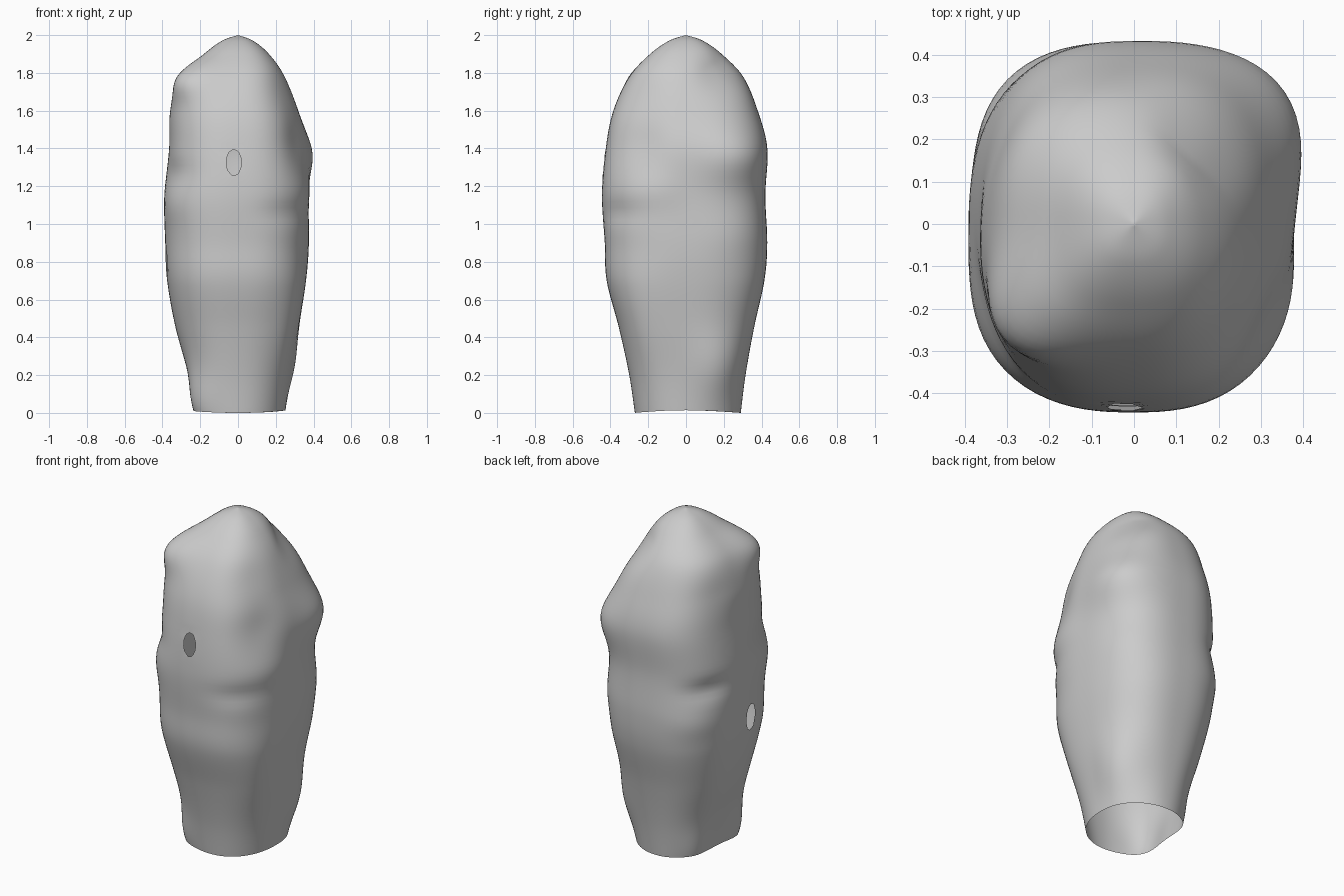
import bpy
import bmesh
from math import cos, sin, exp, pi, radians, atan2, hypot

cube = bpy.data.objects.get("Cube")
if cube:
    bpy.data.objects.remove(cube)

SEGMENTS, STEPS = 96, 8

# Each row: height, then reach to right (-x), left (+x), front, back
PROFILE = [
    (0.0, .22, .25, .27, .29),
    (.2, .26, .275, .30, .315),
    (.45, .33, .32, .355, .36),
    (.7, .375, .36, .42, .415),
    (.9, .385, .375, .43, .43),
    (1.15, .39, .372, .445, .42),
    (1.4, .365, .375, .425, .43),
    (1.6, .36, .32, .385, .38),
    (1.78, .305, .25, .30, .305),
    (1.9, .18, .165, .19, .19),
    (1.97, .085, .08, .09, .09),
    (2.0, 0, 0, 0, 0),
]

# Soft lumps and creases: direction in degrees, height, angle spread, height spread, amount
LUMPS = [
    (38, 1.36, 24, .14, .045),    # back shoulder
    (221, 1.77, 22, .11, .062),   # front shoulder
    (42, 1.8, 28, .13, -.042),    # hollow above back shoulder
    (64, 1.83, 20, .09, -.022),
    (315, 1.68, 24, .14, -.02),   # slope beside the peak
    (322, 1.42, 22, .15, -.04),
    (330, 1.17, 24, .09, .014),
    (147, 1.6, 24, .14, -.02),
    (135, .88, 22, .09, .012),    # fold on the back
    (142, 1.08, 18, .06, -.024),
    (305, 1.06, 20, .06, -.012),  # crease on the front
    (322, .86, 22, .12, -.005),
    (215, 1.27, 22, .07, -.018),
    (218, 1.1, 20, .09, .01),
    (40, .95, 22, .12, .008),
    (318, .5, 18, .25, .012),
    (33, .25, 26, .18, .035),     # flare near the hem
    (220, .04, 24, .2, .05),
    (135, .02, 18, .15, .015),
]


def spline(a, b, c, d, t):
    return .5 * (2*b + (c-a)*t + (2*a - 5*b + 4*c - d)*t*t + (3*b - a - 3*c + d)*t**3)


def section_rows():
    last = len(PROFILE) - 1
    for i in range(last):
        keys = [PROFILE[max(0, min(last, i + k))] for k in (-1, 0, 1, 2)]
        for s in range(STEPS):
            yield [spline(*vals, s / STEPS) for vals in zip(*keys)]


def surface_point(row, angle):
    z, right, left, front, back = row
    c, s = cos(angle), sin(angle)
    rx = left if c > 0 else right
    ry = back if s > 0 else front
    n = 2.15 + .45 * min(1, z / .7)
    r = (abs(c / rx)**n + abs(s / ry)**n) ** (-1 / n)
    fade = min(1, r / .25)
    for direction, height, spread, tall, amount in LUMPS:
        turn = atan2(sin(angle - radians(direction)), cos(angle - radians(direction)))
        r += fade * amount * exp(-(turn / radians(spread))**2 - ((z - height) / tall)**2)
    # wavy hem at the open bottom
    z += .007 * (1 + cos(2 * angle)) * max(0, 1 - z / .2)
    return r * c, r * s, z


# Sleeve shell: stacked rings closed at the peak, open underneath
bm = bmesh.new()
rings = [[bm.verts.new(surface_point(row, 2 * pi * k / SEGMENTS)) for k in range(SEGMENTS)]
         for row in section_rows()]
for low, high in zip(rings, rings[1:]):
    for k in range(SEGMENTS):
        j = (k + 1) % SEGMENTS
        bm.faces.new((low[k], low[j], high[j], high[k]))
peak = bm.verts.new((0, 0, 2))
for k in range(SEGMENTS):
    bm.faces.new((rings[-1][k], rings[-1][(k + 1) % SEGMENTS], peak))


def cut_hole(axis, centre, height, wide, tall):
    """Open an oval in the face looking along the negative side of the other axis."""
    depth = 1 - axis

    def offset(co):
        return (co[axis] - centre) / wide, (co.z - height) / tall

    inside = [f for f in bm.faces if f.calc_center_median()[depth] < -.15
              and hypot(*offset(f.calc_center_median())) < 1]
    bmesh.ops.delete(bm, geom=inside, context='FACES')
    rim = {v for e in bm.edges if e.is_boundary for v in e.verts
           if v.co.z > .3 and v.co[depth] < -.15 and hypot(*offset(v.co)) < 2}
    for v in rim:
        u, w = offset(v.co)
        size = hypot(u, w)
        v.co[axis] = centre + wide * u / size
        v.co.z = height + tall * w / size


cut_hole(0, -.022, 1.325, .04, .07)   # front hole
cut_hole(1, -.08, .8, .045, .08)      # side hole

mesh = bpy.data.meshes.new("sleeve")
bm.to_mesh(mesh)
bm.free()
sleeve = bpy.data.objects.new("sleeve", mesh)
bpy.context.collection.objects.link(sleeve)

# Plain grey cloth
grey = bpy.data.materials.new("light_grey")
grey.use_nodes = True
grey.diffuse_color = (.6, .6, .6, 1)
grey.node_tree.nodes["Principled BSDF"].inputs["Base Color"].default_value = (.6, .6, .6, 1)
mesh.materials.append(grey)

bpy.context.view_layer.objects.active = sleeve
sleeve.select_set(True)
bpy.ops.object.shade_smooth_by_angle(angle=radians(60))
